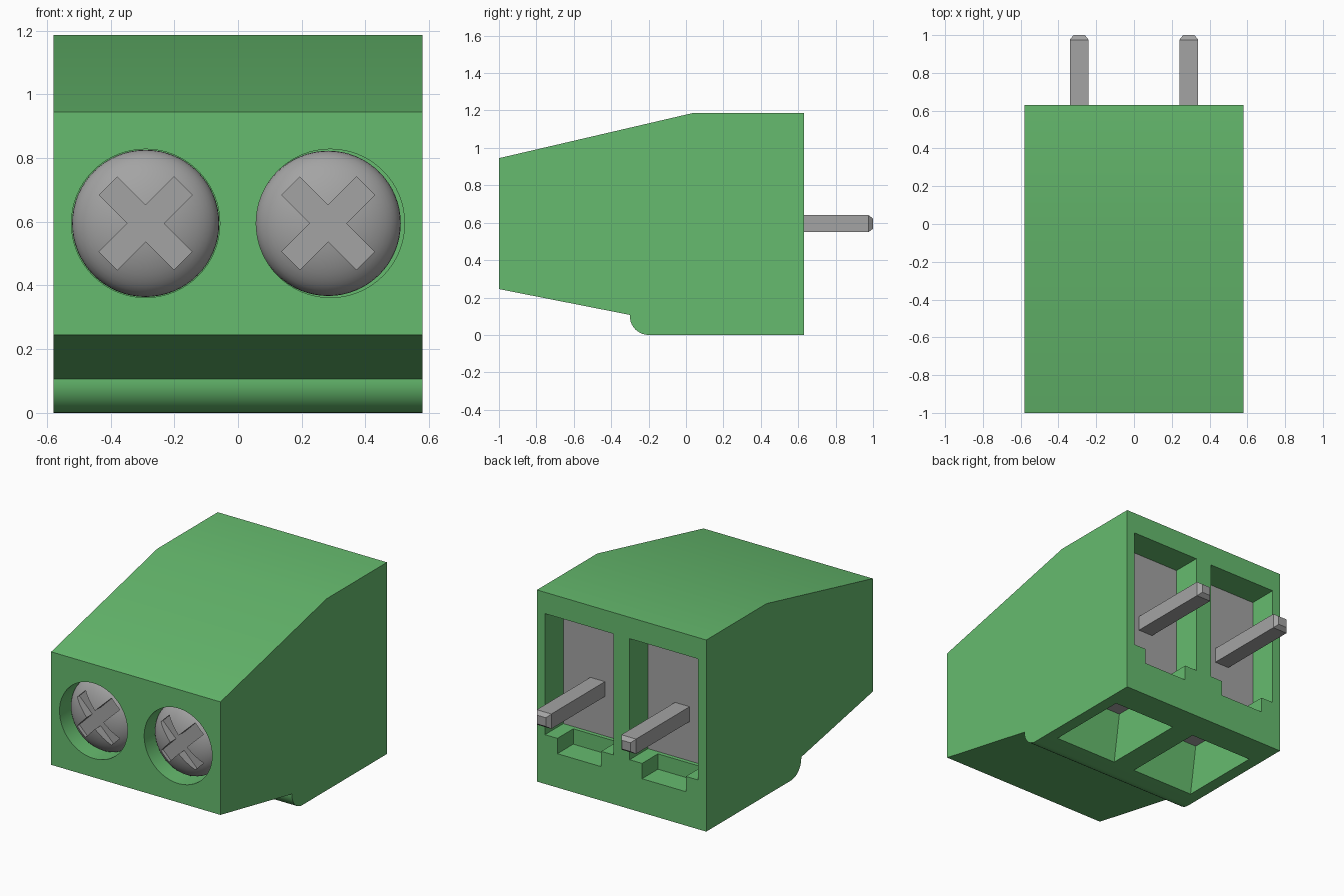
import bpy, bmesh, math
from mathutils import Vector

cube = bpy.data.objects.get("Cube")
if cube:
    bpy.data.objects.remove(cube, do_unlink=True)


def material(name, rgb):
    m = bpy.data.materials.new(name)
    m.use_nodes = True
    m.diffuse_color = (*rgb, 1)
    bsdf = next(n for n in m.node_tree.nodes if n.type == 'BSDF_PRINCIPLED')
    bsdf.inputs["Base Color"].default_value = (*rgb, 1)
    return m


GREEN = material("green plastic", (0.133, 0.497, 0.156))
GREY = material("grey metal", (0.37, 0.37, 0.37))


def loft(name, rings, mat):
    """Closed solid through rings of equal point count."""
    bm = bmesh.new()
    vs = [[bm.verts.new(p) for p in ring] for ring in rings]
    n = len(vs[0])
    for a, b in zip(vs, vs[1:]):
        for i in range(n):
            j = (i + 1) % n
            bm.faces.new((a[i], a[j], b[j], b[i]))
    bm.faces.new(vs[0])
    bm.faces.new(vs[-1])
    bmesh.ops.recalc_face_normals(bm, faces=bm.faces[:])
    me = bpy.data.meshes.new(name)
    bm.to_mesh(me)
    bm.free()
    me.materials.append(mat)
    ob = bpy.data.objects.new(name, me)
    bpy.context.collection.objects.link(ob)
    return ob


def rect_z(x, hx, y0, y1, z):
    return [(x - hx, y0, z), (x + hx, y0, z), (x + hx, y1, z), (x - hx, y1, z)]


def rect_y(x, hx, z, hz, y):
    return [(x - hx, y, z - hz), (x + hx, y, z - hz), (x + hx, y, z + hz), (x - hx, y, z + hz)]


def box(name, x, hx, y0, y1, z0, z1, mat):
    return loft(name, [rect_z(x, hx, y0, y1, z0), rect_z(x, hx, y0, y1, z1)], mat)


def circle_y(x, z, r, y, n=64):
    return [(x + r * math.cos(2 * math.pi * i / n), y, z + r * math.sin(2 * math.pi * i / n))
            for i in range(n)]


def activate(ob):
    bpy.ops.object.select_all(action='DESELECT')
    ob.select_set(True)
    bpy.context.view_layer.objects.active = ob


def cut(ob, cutter):
    activate(ob)
    m = ob.modifiers.new("cut", 'BOOLEAN')
    m.operation = 'DIFFERENCE'
    m.solver = 'EXACT'
    m.object = cutter
    bpy.ops.object.modifier_apply(modifier=m.name)
    bpy.data.objects.remove(cutter, do_unlink=True)


def smooth(ob):
    activate(ob)
    bpy.ops.object.shade_smooth_by_angle(angle=math.radians(30))


# Housing: side profile with a rounded foot, extruded across the width
HALF = 0.58
foot = [(-0.2 - 0.1 * math.sin(t * math.pi / 20), 0.1 - 0.1 * math.cos(t * math.pi / 20))
        for t in range(11)]
profile = [(-1, 0.245), (-1, 0.945), (0.04, 1.187), (0.63, 1.187), (0.63, 0)] + foot + [(-0.3, 0.107)]
housing = loft("housing", [[(x, y, z) for y, z in profile] for x in (-HALF, HALF)], GREEN)

MID_Z = 0.595
RIM_Y, DOME = -0.87, 0.12
for side, x, screw_x in (("right", -0.29, -0.29), ("left", 0.29, 0.283)):
    # Screw hole, rear window with its lower notch, and the opening underneath
    cut(housing, loft("cutter", [circle_y(x, MID_Z, 0.233, y) for y in (-1.1, -0.82)], GREEN))
    cut(housing, box("cutter", x, 0.235, 0.445, 0.8, 0.305, 1.055, GREEN))
    cut(housing, box("cutter", x, 0.15, 0.475, 0.8, 0.21, 0.4, GREEN))
    cut(housing, loft("cutter", [rect_z(x, 0.215, -0.10, 0.44, -0.05),
                                 rect_z(x, 0.215, -0.09, 0.44, 0),
                                 rect_z(x, 0.215, -0.04, 0.44, 0.32)], GREEN))

    # Metal block behind the rear window
    box(side + "_contact_block", x, 0.245, -0.08, 0.45, 0.301, 1.065, GREY)

    # Square pin with a chamfered tip
    loft(side + "_pin", [rect_y(x, 0.05, MID_Z, 0.046, 0.44),
                         rect_y(x, 0.05, MID_Z, 0.046, 0.975),
                         rect_y(x, 0.03, MID_Z, 0.027, 1.0)], GREY)

    # Domed screw head with a diagonal cross slot
    r = 0.231 if side == "right" else 0.228
    rings = [circle_y(screw_x, MID_Z, r, -0.80)]
    for i in range(12):
        a = i * math.pi / 2 / 12
        rings.append(circle_y(screw_x, MID_Z, r * math.cos(a), RIM_Y - DOME * math.sin(a)))
    screw = loft(side + "_screw", rings, GREY)
    L, w = 0.166, 0.04
    arm = [(L, -w), (L, w), (w, w)]
    cross = []
    for k in range(4):
        ang = math.radians(45 + 90 * k)
        c, s = math.cos(ang), math.sin(ang)
        cross += [(screw_x + u * c - v * s, MID_Z + u * s + v * c) for u, v in arm]
    cut(screw, loft("cutter", [[(px, y, pz) for px, pz in cross] for y in (-1.1, -0.93)], GREY))
    smooth(screw)

smooth(housing)
